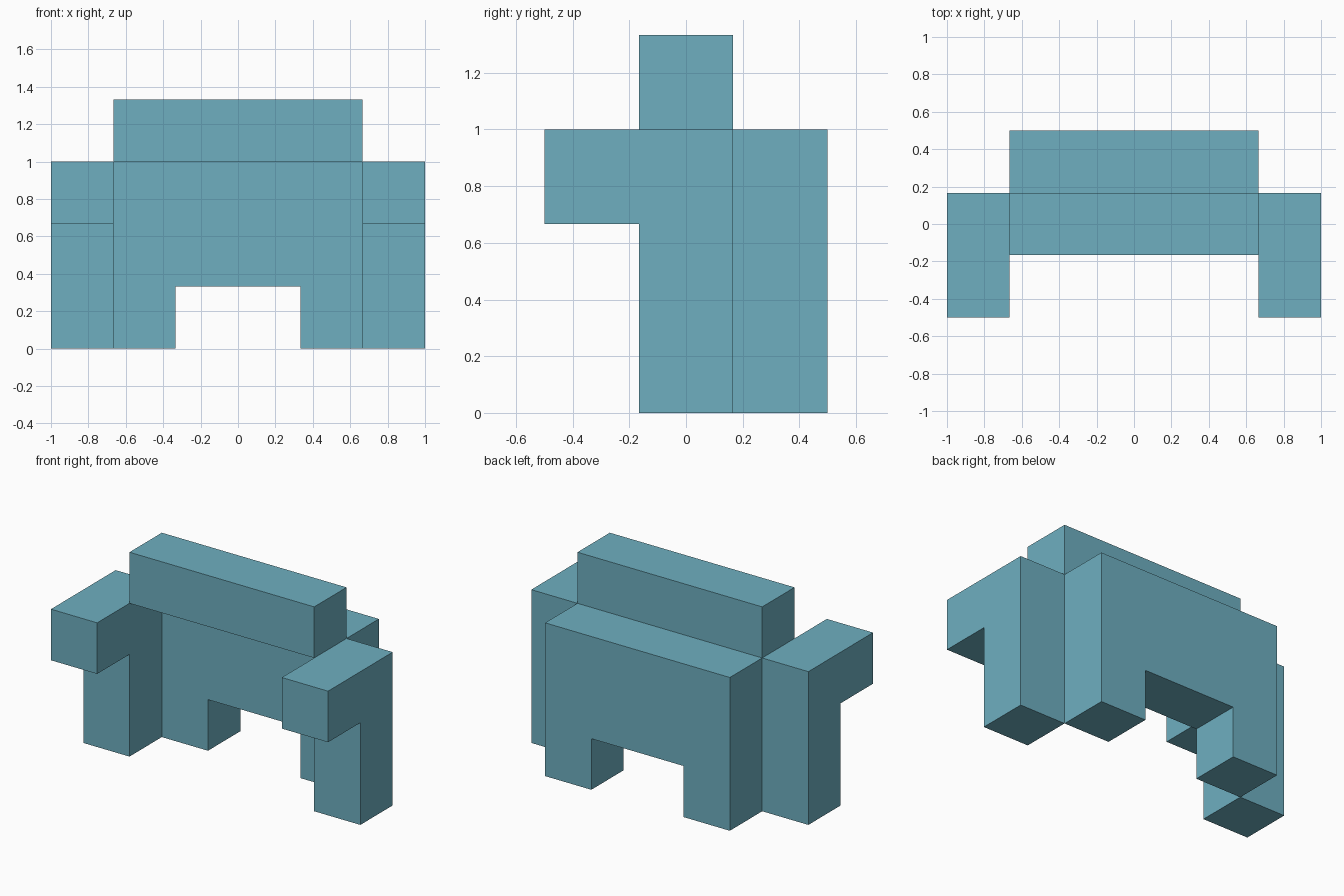
import bpy, bmesh
from mathutils import Vector

cube = bpy.data.objects.get("Cube")
if cube:
    bpy.data.objects.remove(cube, do_unlink=True)

T = 1 / 3  # one block unit

# Single flat colour
teal = bpy.data.materials.new("teal")
teal.use_nodes = True
colour = (0.156, 0.429, 0.527, 1.0)
teal.diffuse_color = colour
bsdf = teal.node_tree.nodes["Principled BSDF"]
bsdf.inputs["Base Color"].default_value = colour
bsdf.inputs["Roughness"].default_value = 0.8


def extrude_profile(name, points, sweep):
    """Extrude a flat outline along the sweep vector into a solid."""
    bm = bmesh.new()
    face = bm.faces.new([bm.verts.new(p) for p in points])
    result = bmesh.ops.extrude_face_region(bm, geom=[face], use_keep_orig=True)
    moved = [g for g in result["geom"] if isinstance(g, bmesh.types.BMVert)]
    bmesh.ops.translate(bm, verts=moved, vec=Vector(sweep))
    bmesh.ops.recalc_face_normals(bm, faces=bm.faces)
    mesh = bpy.data.meshes.new(name)
    bm.to_mesh(mesh)
    bm.free()
    mesh.materials.append(teal)
    obj = bpy.data.objects.new(name, mesh)
    bpy.context.collection.objects.link(obj)
    return obj


# Back panel with a square arch between its two legs
arch = [(-2, 0), (-1, 0), (-1, 1), (1, 1), (1, 0), (2, 0), (2, 3), (-2, 3)]
extrude_profile("back_panel", [(x * T, T / 2, z * T) for x, z in arch], (0, T, 0))

# Beam on top, in front of the panel
beam = [(-2, 3), (2, 3), (2, 4), (-2, 4)]
extrude_profile("top_beam", [(x * T, -T / 2, z * T) for x, z in beam], (0, T, 0))

# Side posts with a block reaching forward at the top
post = [(0.5, 0), (0.5, 3), (-1.5, 3), (-1.5, 2), (-0.5, 2), (-0.5, 0)]
for name, x0 in (("left_post", 2 * T), ("right_post", -3 * T)):
    extrude_profile(name, [(x0, y * T, z * T) for y, z in post], (T, 0, 0))
